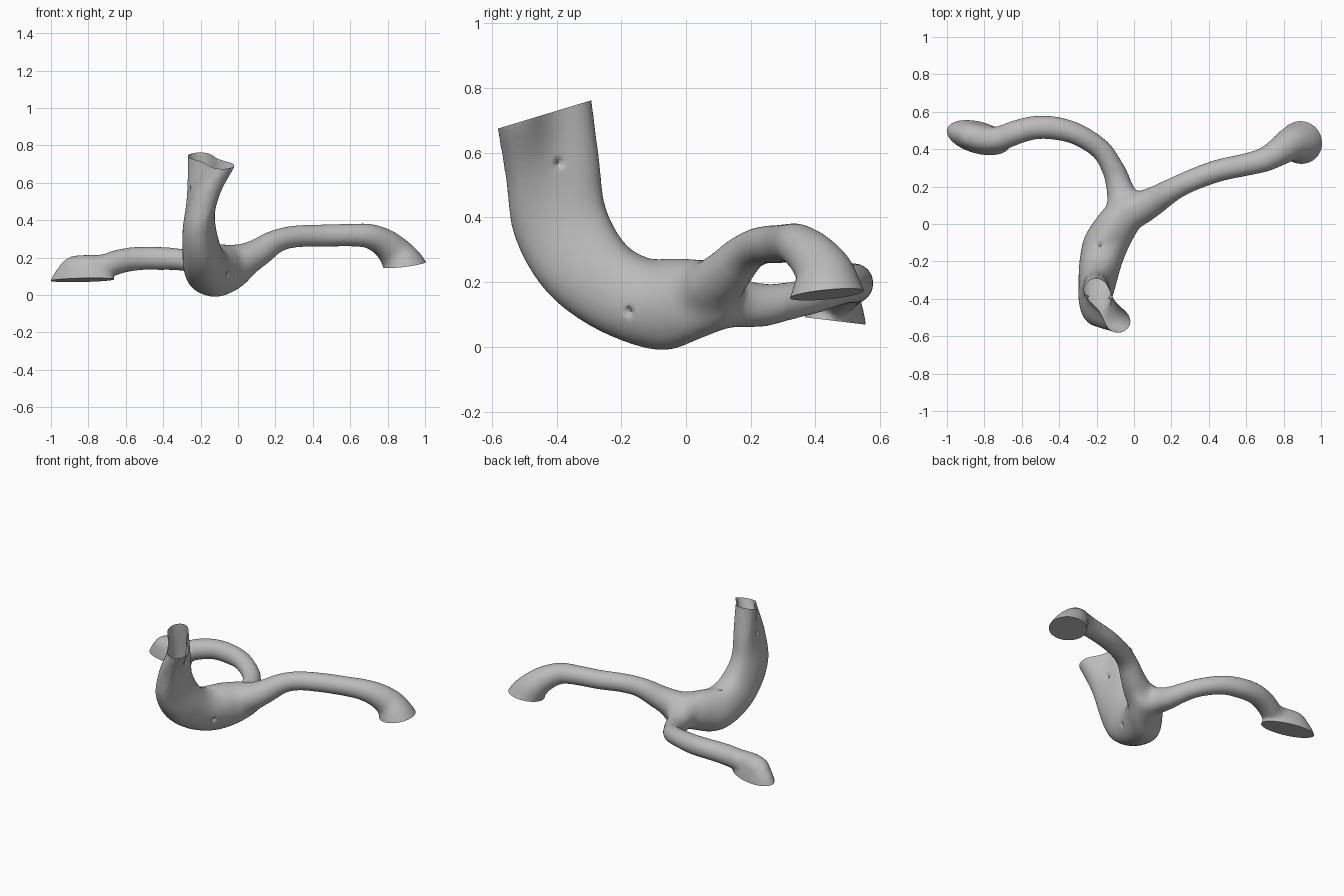
import bpy, bmesh, math
from mathutils import Vector

cube = bpy.data.objects.get("Cube")
if cube:
    bpy.data.objects.remove(cube)

SIDES = 32
bm = bmesh.new()


def skin(rings):
    """Join a row of point rings into a closed solid."""
    rows = [[bm.verts.new(p) for p in r] for r in rings]
    for a, b in zip(rows, rows[1:]):
        for i in range(SIDES):
            j = (i + 1) % SIDES
            bm.faces.new((a[i], a[j], b[j], b[i]))
    bm.faces.new(rows[0][::-1])
    bm.faces.new(rows[-1])


def ring(center, u, v, square=1.0, pinch=0.0):
    """Ellipse, optionally squarer along v and pinched at its waist."""
    points = []
    for i in range(SIDES):
        t = 2 * math.pi * i / SIDES
        s = math.sin(t)
        width = math.copysign(abs(s) ** square, s) * (1 - pinch * s ** 6)
        points.append(center + u * math.cos(t) + v * width)
    return points


def smooth_path(points, steps=5):
    """Catmull-Rom interpolation of tuples of any length."""
    pts = [Vector(p) for p in points]
    pts = [2 * pts[0] - pts[1]] + pts + [2 * pts[-1] - pts[-2]]
    out = []
    for a, b, c, d in zip(pts, pts[1:], pts[2:], pts[3:]):
        for k in range(steps):
            t = k / steps
            out.append(0.5 * (2 * b + (c - a) * t + (2 * a - 5 * b + 4 * c - d) * t * t
                              + (3 * b - a - 3 * c + d) * t ** 3))
    return out + [pts[-2]]


def tube(points):
    """Round tube through (x, y, z, radius) points."""
    path = smooth_path(points)
    pos = [Vector(p[:3]) for p in path]
    rings, u = [], Vector((0, 0, 1))
    for i, p in enumerate(pos):
        d = (pos[min(i + 1, len(pos) - 1)] - pos[max(i - 1, 0)]).normalized()
        u = (u - d * u.dot(d)).normalized()
        rings.append(ring(p, u * path[i][3], d.cross(u) * path[i][3]))
    skin(rings)


# Flattened trunk: outer y, z, inner y, z, outer x, inner x, half width, pinch
trunk = [
    (-.58, .73, -.31, .82, -.04, -.245, .09, .45), (-.57, .67, -.302, .75, -.05, -.24, .09, .45),
    (-.555, .52, -.27, .58, -.15, -.22, .086, .2), (-.53, .34, -.248, .43, -.215, -.20, .085, 0),
    (-.43, .17, -.19, .32, -.215, -.175, .10, 0), (-.27, .055, -.12, .272, -.205, -.145, .115, 0),
    (-.08, 0, -.05, .262, -.18, -.08, .13, 0), (.05, .03, .05, .272, -.07, -.04, .132, 0),
    (.15, .065, .13, .27, -.01, 0, .105, 0),
]
rings = []
for oy, oz, iy, iz, ox, ix, w, pinch in smooth_path(trunk):
    outer, inner = Vector((ox, oy, oz)), Vector((ix, iy, iz))
    u = (inner - outer) / 2
    side = Vector((1, 0, 0))
    side = (side - u * side.dot(u) / u.length_squared).normalized()
    rings.append(ring((outer + inner) / 2, u, side * w, .8, pinch))
skin(rings)

# Left branch, flaring downwards at its end
tube([(-.03, .04, .17, .08), (.03, .08, .185, .09), (.1, .122, .222, .082),
      (.2, .18, .285, .063), (.3, .23, .312, .059), (.45, .285, .317, .06),
      (.6, .318, .32, .061), (.7, .345, .315, .066), (.78, .39, .28, .077),
      (.84, .428, .225, .092), (.88, .437, .165, .113), (.90, .44, .10, .14)])

# Right branch, curving back and outwards
tube([(-.05, .08, .15, .085), (-.065, .15, .138, .082), (-.085, .23, .13, .07),
      (-.12, .31, .14, .059), (-.18, .4, .16, .056), (-.3, .478, .188, .058),
      (-.42, .512, .195, .062), (-.53, .515, .195, .063), (-.63, .49, .18, .065),
      (-.73, .455, .15, .067), (-.82, .455, .15, .067), (-.9, .48, .14, .068)])

# Long slanted foot of the right branch
along, across = Vector((.965, -.26, 0)), Vector((.26, .965, 0))
foot = [(.205, .06, .04), (.18, .11, .065), (.12, .155, .08), (.08, .177, .086), (.04, .19, .09)]
skin([ring(Vector((-.83, .46, z)), along * a, across * b) for z, a, b in foot])

bmesh.ops.recalc_face_normals(bm, faces=bm.faces)
mesh = bpy.data.meshes.new("branching_tube")
bm.to_mesh(mesh)
bm.free()
body = bpy.data.objects.new("branching_tube", mesh)
bpy.context.collection.objects.link(body)
bpy.context.view_layer.objects.active = body
body.select_set(True)

# Merge the parts into one soft skin
remesh = body.modifiers.new("merge", 'REMESH')
remesh.mode = 'VOXEL'
remesh.voxel_size = 0.011
soften = body.modifiers.new("soften", 'SMOOTH')
soften.factor = 0.5
soften.iterations = 10
for name in ("merge", "soften"):
    bpy.ops.object.modifier_apply(modifier=name)

bm = bmesh.new()
bm.from_mesh(body.data)

# Blend the fork and the right foot more strongly
for center, radius, repeat in (((0, .13, .2), .2, 40), ((-.8, .46, .19), .15, 12)):
    for k in range(repeat):
        reach = radius * (1 - .4 * k / repeat)
        area = [v for v in bm.verts if (v.co - Vector(center)).length < reach]
        bmesh.ops.smooth_vert(bm, verts=area, factor=.5,
                              use_axis_x=True, use_axis_y=True, use_axis_z=True)


# Cut the ends
def cut(inside, point, normal, close):
    faces = [f for f in bm.faces if inside(f.calc_center_median())]
    edges = {e for f in faces for e in f.edges}
    verts = {v for f in faces for v in f.verts}
    res = bmesh.ops.bisect_plane(bm, geom=faces + list(edges) + list(verts),
                                 plane_co=point, plane_no=normal, clear_outer=True)
    rim = [e for e in res["geom_cut"] if isinstance(e, bmesh.types.BMEdge)]
    if close:
        bmesh.ops.holes_fill(bm, edges=rim, sides=0)


cut(lambda c: c.x < -.5, (-.83, .46, .08), (0, -.12, -1), True)
cut(lambda c: c.x > .7, (.88, .435, .16), (.13, .1, -1), True)
cut(lambda c: c.z > .5, (-.15, -.44, .717), (0, -.29, .957), False)

# Small pits in the skin
bm.normal_update()
pits = [(-.11, -.39, .57), (-.06, -.18, .11), (-.18, -.12, .24), (-.28, -.4, .57)]
for pit in pits:
    near = min(bm.verts, key=lambda v: (v.co - Vector(pit)).length)
    center, inward = near.co.copy(), -near.normal
    for v in bm.verts:
        d = (v.co - center).length
        if d < .018:
            v.co += inward * .022 * (1 - d / .018)

bmesh.ops.recalc_face_normals(bm, faces=bm.faces)
bm.to_mesh(body.data)
bm.free()

# Plain grey
grey = bpy.data.materials.new("plain_grey")
grey.use_nodes = True
color = (.5, .5, .5, 1)
grey.diffuse_color = color
grey.node_tree.nodes["Principled BSDF"].inputs["Base Color"].default_value = color
body.data.materials.clear()
body.data.materials.append(grey)
bpy.ops.object.shade_smooth_by_angle(angle=math.radians(40))
